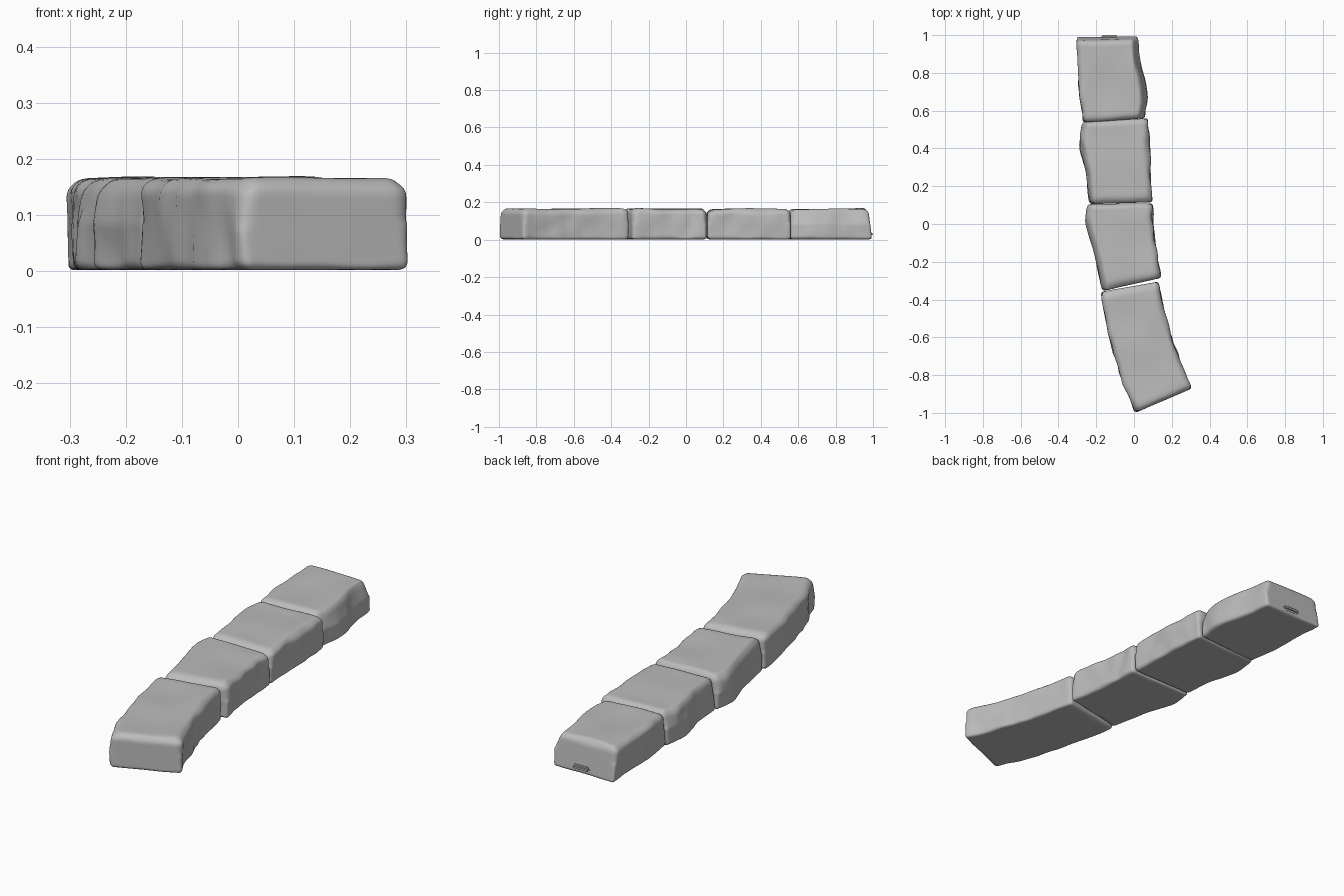
import bpy, bmesh
from math import pi, sin
from mathutils import Vector, noise

if "Cube" in bpy.data.objects:
    bpy.data.objects.remove(bpy.data.objects["Cube"])

stone_grey = bpy.data.materials.new("stone_grey")
stone_grey.use_nodes = True
GREY = (0.5, 0.5, 0.5, 1)
stone_grey.diffuse_color = GREY
stone_grey.node_tree.nodes["Principled BSDF"].inputs["Base Color"].default_value = GREY

HEIGHT = 0.163


def along(points, t):
    """Smooth point on an edge line, t from 0 to 1."""
    p = [Vector(q) for q in points]
    p = [p[0] * 2 - p[1]] + p + [p[-1] * 2 - p[-2]]
    s = t * (len(points) - 1)
    i = min(max(int(s), 0), len(points) - 2)
    s -= i
    a, b, c, d = p[i:i + 4]
    return 0.5 * (2 * b + (c - a) * s + (2 * a - 5 * b + 4 * c - d) * s * s
                  + (3 * b - a - 3 * c + d) * s ** 3)


def kerb_stone(name, left, right, seed, lean=(0, 0), end_slope=0):
    """Worn block between two edge lines, listed front to back."""
    front = (Vector(left[0]) + Vector(right[0])) / 2
    back = (Vector(left[-1]) + Vector(right[-1])) / 2
    half = Vector((0.165, (back - front).length / 2, HEIGHT / 2))
    shift = Vector((seed * 7.3, seed * 3.1, seed))
    bm = bmesh.new()
    bmesh.ops.create_cube(bm, size=2)
    bmesh.ops.subdivide_edges(bm, edges=bm.edges[:], cuts=27, use_grid_fill=True)
    for v in bm.verts:
        # rounded box with an unevenly worn rim
        p = Vector([sin(c * pi / 2) * h for c, h in zip(v.co, half)])
        wear = noise.noise(p * 9 + shift)
        r = 0.024 + 0.009 * wear
        if p.z > 0:
            r += 0.012 * p.z / half.z
        else:
            r -= 0.008
        core = Vector([max(-h + r, min(h - r, c)) for c, h in zip(p, half)])
        out = p - core
        if out.length > 1e-6:
            out.normalize()
            p = core + out * r
        # bend between the edge lines
        t = (p.y / half.y + 1) / 2
        u = (p.x / half.x + 1) / 2
        q = along(left, t).lerp(along(right, t), u)
        # broken sides and a gently uneven top
        up = max(0, p.z / half.z)
        rough = noise.noise(Vector((p.x * 4, p.y * 14, p.z * 9)) + shift)
        chip = (0.009 * rough - 0.004) * abs(p.x / half.x) ** 5
        side = 1 if p.x > 0 else -1
        q.x += side * chip
        q.x -= side * lean[side > 0] * up * abs(p.x / half.x) ** 4
        q.y -= end_slope * max(0, p.y / half.y) ** 5 * (p.z / half.z + 1) / 2
        swell = 0.006 * noise.noise(p * 6 + shift) * up
        v.co = (q.x, q.y, p.z + half.z + 0.002 + swell)
    mesh = bpy.data.meshes.new(name)
    bm.to_mesh(mesh)
    bm.free()
    mesh.materials.append(stone_grey)
    obj = bpy.data.objects.new(name, mesh)
    bpy.context.collection.objects.link(obj)
    for poly in mesh.polygons:
        poly.use_smooth = True
    return obj


# Row of stones from the curved front end to the broken back end
kerb_stone("front_curved_stone",
           [(0.005, -1.0), (-0.07, -0.82), (-0.13, -0.61), (-0.185, -0.36)],
           [(0.31, -0.87), (0.235, -0.69), (0.177, -0.51), (0.135, -0.305)], 1)
kerb_stone("second_stone",
           [(-0.17, -0.355), (-0.215, -0.16), (-0.26, 0.0), (-0.25, 0.105)],
           [(0.147, -0.285), (0.122, -0.14), (0.108, 0.0), (0.1, 0.11)], 2, (0.02, 0))
kerb_stone("third_stone",
           [(-0.24, 0.105), (-0.26, 0.27), (-0.292, 0.42), (-0.283, 0.54)],
           [(0.098, 0.115), (0.093, 0.27), (0.085, 0.42), (0.078, 0.56)], 3, (0.02, 0))
kerb_stone("back_broken_stone",
           [(-0.275, 0.535), (-0.295, 0.69), (-0.3, 0.84), (-0.306, 0.99)],
           [(0.06, 0.56), (0.072, 0.69), (0.04, 0.84), (0.025, 0.995)], 4, (0, 0.025), 0.02)

# Small flake left at the foot of the broken end
bm = bmesh.new()
bmesh.ops.create_cube(bm, size=1)
for v in bm.verts:
    v.co = (v.co.x * 0.09 - 0.13, v.co.y * 0.03 + 0.985, v.co.z * 0.025 + 0.03)
bmesh.ops.bevel(bm, geom=bm.edges[:], offset=0.008, segments=2, affect='EDGES')
mesh = bpy.data.meshes.new("end_flake")
bm.to_mesh(mesh)
bm.free()
mesh.materials.append(stone_grey)
bpy.context.collection.objects.link(bpy.data.objects.new("end_flake", mesh))
